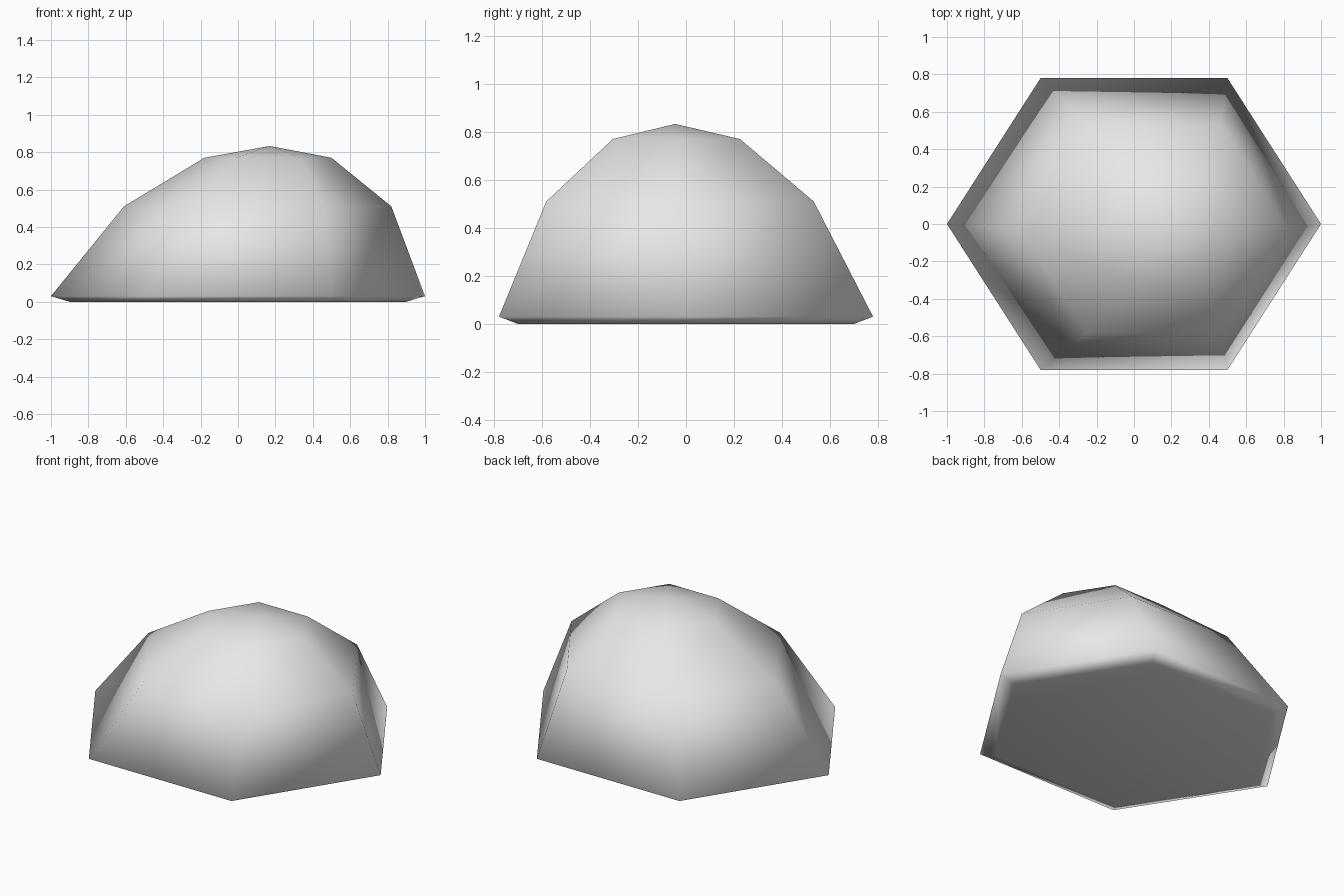
import bpy, bmesh, math

if "Cube" in bpy.data.objects:
    bpy.data.objects.remove(bpy.data.objects["Cube"])

# Material
mat = bpy.data.materials.new("light_grey")
mat.diffuse_color = (0.8, 0.8, 0.8, 1)
mat.use_nodes = True
mat.node_tree.nodes["Principled BSDF"].inputs["Base Color"].default_value = mat.diffuse_color

# Six-sided rings: centre x, centre y, radius, height (leaning dome)
SQUASH = 0.9
RINGS = [(0, 0, 0.90, 0.0),
         (0, 0, 1.0, 0.03),
         (0.105, -0.025, 0.715, 0.51),
         (0.16, -0.04, 0.34, 0.77)]
APEX = (0.17, -0.045, 0.833)

bm = bmesh.new()
rings = []
for cx, cy, r, z in RINGS:
    rings.append([bm.verts.new((cx + r * math.cos(i * math.pi / 3),
                                cy + r * SQUASH * math.sin(i * math.pi / 3), z))
                  for i in range(6)])

# Flat underside, walls and pointed cap
bm.faces.new(rings[0][::-1])
for lo, hi in zip(rings, rings[1:]):
    for i in range(6):
        j = (i + 1) % 6
        bm.faces.new((lo[i], lo[j], hi[j], hi[i]))
tip = bm.verts.new(APEX)
for i in range(6):
    bm.faces.new((rings[-1][i], rings[-1][(i + 1) % 6], tip))

bmesh.ops.recalc_face_normals(bm, faces=bm.faces[:])
for f in bm.faces:
    f.smooth = True

mesh = bpy.data.meshes.new("rock_dome")
bm.to_mesh(mesh)
bm.free()
mesh.materials.append(mat)
bpy.context.collection.objects.link(bpy.data.objects.new("rock_dome", mesh))
